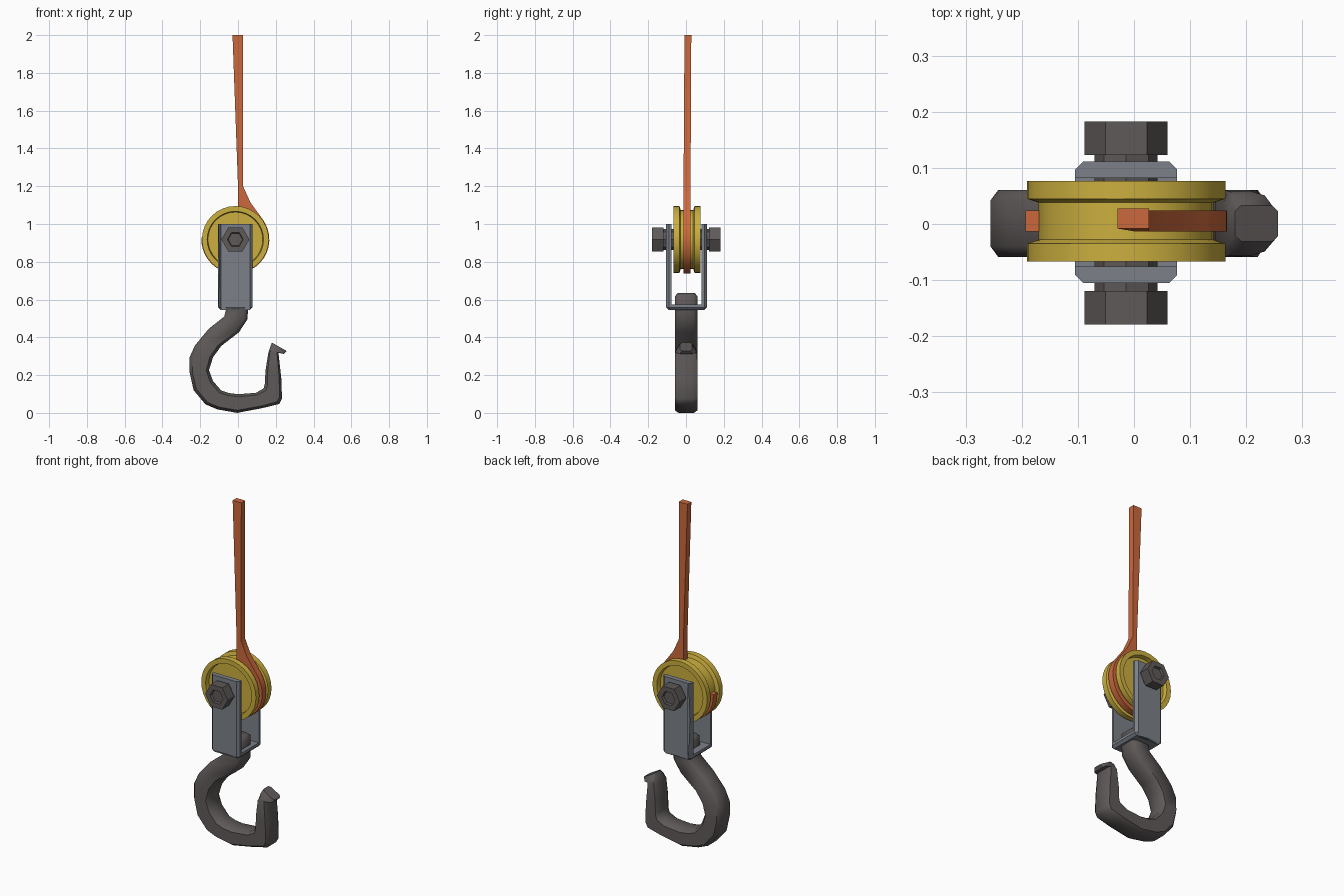
import bpy, bmesh, math
from mathutils import Vector

if "Cube" in bpy.data.objects:
    bpy.data.objects.remove(bpy.data.objects["Cube"])


def material(name, rgb):
    m = bpy.data.materials.new(name)
    m.diffuse_color = (*rgb, 1)
    m.use_nodes = True
    m.node_tree.nodes["Principled BSDF"].inputs["Base Color"].default_value = m.diffuse_color
    return m


YELLOW = material("yellow paint", (0.60, 0.43, 0.05))
ORANGE = material("orange rope", (0.60, 0.14, 0.045))
STEEL = material("grey steel", (0.20, 0.22, 0.25))
DARK = material("dark iron", (0.115, 0.10, 0.10))
CX, CZ = -0.014, 0.918      # axle position


def finish(bm, name, mat, smooth=None):
    bmesh.ops.recalc_face_normals(bm, faces=bm.faces)
    me = bpy.data.meshes.new(name)
    bm.to_mesh(me)
    bm.free()
    me.materials.append(mat)
    ob = bpy.data.objects.new(name, me)
    bpy.context.collection.objects.link(ob)
    if smooth:
        bpy.ops.object.select_all(action='DESELECT')
        ob.select_set(True)
        bpy.context.view_layer.objects.active = ob
        bpy.ops.object.shade_smooth_by_angle(angle=math.radians(smooth))
    return ob


def loft(name, mat, sections, smooth=None):
    """Join equal rings of points with quads and cap both ends."""
    bm = bmesh.new()
    rings = [[bm.verts.new(p) for p in s] for s in sections]
    n = len(rings[0])
    for a, b in zip(rings, rings[1:]):
        for i in range(n):
            j = (i + 1) % n
            bm.faces.new((a[i], a[j], b[j], b[i]))
    bm.faces.new(rings[0])
    bm.faces.new(rings[-1])
    return finish(bm, name, mat, smooth)


def lathe(name, mat, profile, n, smooth=None):
    """Revolve (radius, y) points around the axle."""
    rings = [[(CX + r * math.cos(2 * math.pi * i / n), y,
               CZ + r * math.sin(2 * math.pi * i / n)) for i in range(n)]
             for r, y in profile]
    return loft(name, mat, rings, smooth)


# Pulley wheel: recessed faces, two flanges, groove
half = [(0.03, 0.046), (0.145, 0.046), (0.149, 0.072), (0.177, 0.072),
        (0.177, 0.040), (0.165, 0.036), (0.156, 0.033)]
profile = half + [(r, -y) for r, y in reversed(half)]
lathe("pulley_wheel", YELLOW, [(r, y + 0.005) for r, y in profile], 32, 30)

# Axle and the hex nuts with sunken centres
lathe("axle", DARK, [(0.056, -0.13), (0.056, 0.133)], 8)
for name, s in (("front_nut", -1), ("back_nut", 1)):
    lathe(name, DARK, [(r, 0.002 + s * y) for r, y in
          [(0.05, 0.121), (0.074, 0.121), (0.074, 0.181), (0.042, 0.181), (0.038, 0.168)]], 6)

# U-shaped bracket with chamfered outer edges
bm = bmesh.new()
yo, yi, zb, zi, zt, yc = 0.108, 0.079, 0.545, 0.575, 1.0, 0.003
outline = [(-yo, zt), (-yo, zb), (yo, zb), (yo, zt), (yi, zt), (yi, zi), (-yi, zi), (-yi, zt)]
ends = [[bm.verts.new((x, y + yc, z)) for y, z in outline] for x in (-0.105, 0.077)]
for i in range(8):
    j = (i + 1) % 8
    bm.faces.new((ends[0][i], ends[0][j], ends[1][j], ends[1][i]))
for e in ends:
    for ids in ((0, 1, 6, 7), (1, 2, 5, 6), (2, 3, 4, 5)):
        bm.faces.new([e[i] for i in ids])
outer = {v for e in ends for v in e[:4]}
edges = [e for e in bm.edges if e.verts[0] in outer and e.verts[1] in outer
         and not all(v.co.z > 0.99 for v in e.verts)]
bmesh.ops.bevel(bm, geom=edges, offset=0.014, segments=1, affect='EDGES')
finish(bm, "bracket", STEEL)

# Rope: hangs from the top, flares onto the wheel, wraps under to the left side
pairs = [((-0.029, 2.0), (0.027, 2.0)), ((0.0, 1.2), (0.027, 1.2)),
         ((0.0, 1.07), (0.065, 1.115))]
for k in range(23):
    a = math.radians(37 - k * 10)
    pairs.append(tuple((CX + r * math.cos(a), CZ + r * math.sin(a)) for r in (0.142, 0.180)))
sections = []
for k, ((x0, z0), (x1, z1)) in enumerate(pairs):
    y0, y1 = (-0.008, 0.028) if k == 0 else (-0.013, 0.024)
    sections.append([(x0, y0, z0), (x1, y0, z1), (x1, y1, z1), (x0, y1, z0)])
loft("rope", ORANGE, sections, 25)

# Hook: chamfered section swept through (outer x, z, inner x, z, half depth)
path = [(-0.045, 0.635, 0.033, 0.635, 0.045), (-0.061, 0.618, 0.053, 0.618, 0.059),
        (-0.063, 0.55, 0.053, 0.55, 0.059), (-0.073, 0.510, 0.050, 0.495, 0.06),
        (-0.155, 0.445, 0.005, 0.427, 0.06), (-0.228, 0.357, -0.088, 0.355, 0.06),
        (-0.256, 0.295, -0.132, 0.295, 0.06), (-0.256, 0.215, -0.154, 0.226, 0.06),
        (-0.235, 0.120, -0.132, 0.168, 0.06), (-0.172, 0.045, -0.088, 0.118, 0.06),
        (-0.110, 0.019, -0.048, 0.105, 0.06), (-0.005, 0.0, 0.0, 0.099, 0.06),
        (0.127, 0.025, 0.095, 0.106, 0.06), (0.218, 0.047, 0.136, 0.130, 0.06),
        (0.233, 0.075, 0.143, 0.160, 0.06), (0.229, 0.185, 0.145, 0.220, 0.06),
        (0.214, 0.320, 0.160, 0.315, 0.058), (0.243, 0.312, 0.171, 0.350, 0.05),
        (0.257, 0.328, 0.180, 0.372, 0.032)]
octagon = [(1, 0.68), (0.72, 1), (-0.72, 1), (-1, 0.68),
           (-1, -0.68), (-0.72, -1), (0.72, -1), (1, -0.68)]
sections = []
for xo, zo, xi, zin, d in path:
    a, b = Vector((xo, 0, zo)), Vector((xi, 0, zin))
    mid, h = (a + b) / 2, (a - b) / 2
    sections.append([mid + h * u + Vector((0, v * d + 0.001, 0)) for u, v in octagon])
loft("hook", DARK, sections, 50)
